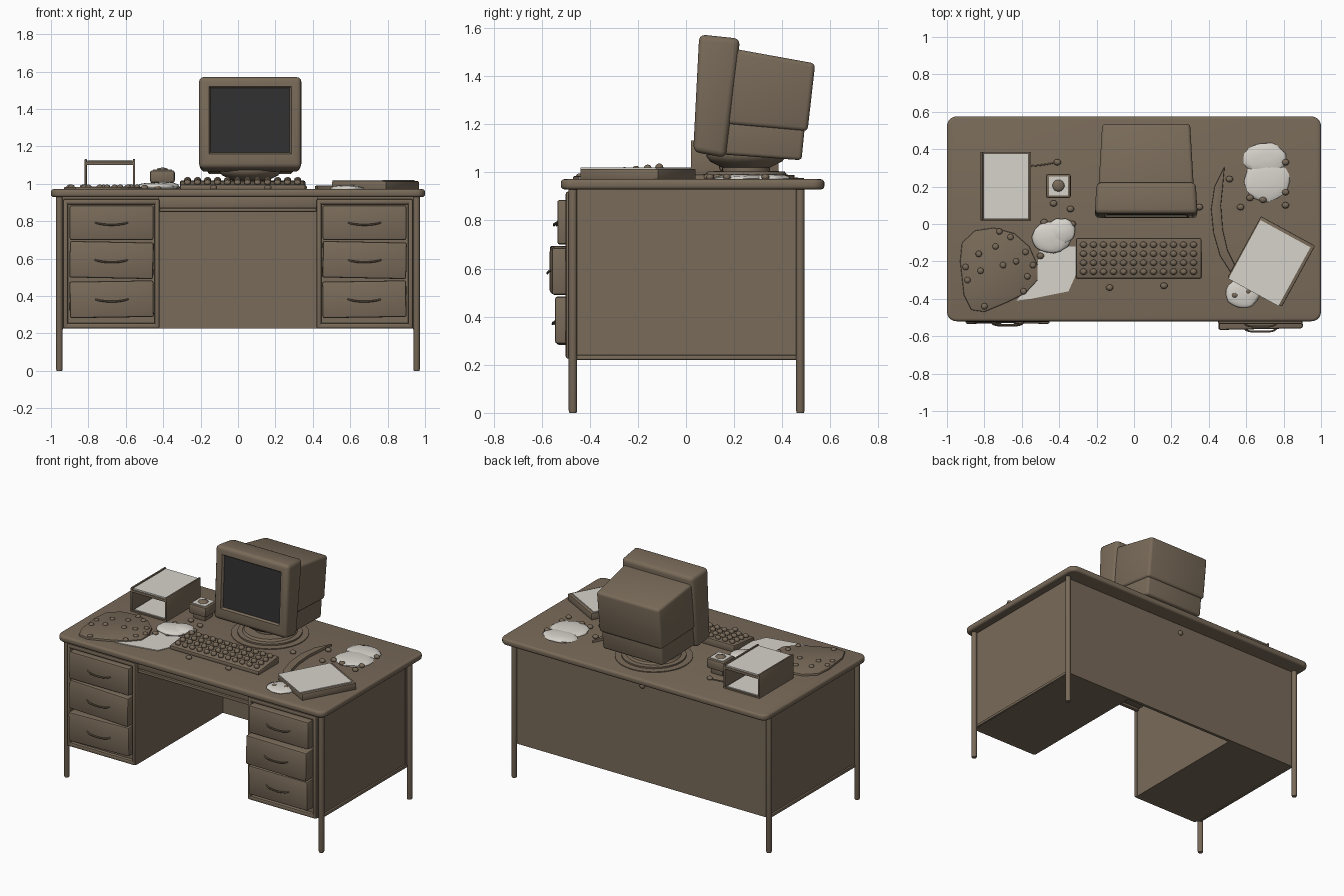
import bpy, bmesh, math, random
from mathutils import Vector, Matrix

if "Cube" in bpy.data.objects:
    bpy.data.objects.remove(bpy.data.objects["Cube"])

random.seed(4)


def material(name, rgb):
    m = bpy.data.materials.new(name)
    m.diffuse_color = (*rgb, 1)
    m.use_nodes = True
    m.node_tree.nodes["Principled BSDF"].inputs["Base Color"].default_value = m.diffuse_color
    return m


BROWN = material("drab brown", (0.19, 0.145, 0.10))
PAPER = material("paper white", (0.68, 0.65, 0.60))
SCREEN = material("screen black", (0.03, 0.03, 0.03))


def finish(name, bm, mats=(BROWN,), angle=40):
    bmesh.ops.recalc_face_normals(bm, faces=bm.faces)
    me = bpy.data.meshes.new(name)
    bm.to_mesh(me)
    bm.free()
    for m in mats:
        me.materials.append(m)
    me.shade_smooth()
    me.set_sharp_from_angle(angle=math.radians(angle))
    ob = bpy.data.objects.new(name, me)
    bpy.context.collection.objects.link(ob)
    return ob


def bevel(bm, edges, width, seg=2):
    bmesh.ops.bevel(bm, geom=list(edges), offset=width, segments=seg, profile=0.5, affect='EDGES')


def box(name, x, y, z, r=0.0, mat=BROWN, rot=0.0, tilt=0.0):
    """Box from (min, max) ranges; rot turns about z, tilt about y."""
    bm = bmesh.new()
    bmesh.ops.create_cube(bm, size=1)
    bmesh.ops.scale(bm, verts=bm.verts, vec=(x[1] - x[0], y[1] - y[0], z[1] - z[0]))
    if r:
        bevel(bm, bm.edges, r)
    mid = Vector((sum(x) / 2, sum(y) / 2, sum(z) / 2))
    bm.transform(Matrix.Translation(mid) @ Matrix.Rotation(rot, 4, 'Z') @ Matrix.Rotation(tilt, 4, 'Y'))
    return finish(name, bm, (mat,))


def wedge(cx, front, back):
    """Tapered box: each end is (half width, (y, z) bottom, (y, z) top)."""
    bm = bmesh.new()
    rings = [[bm.verts.new((cx + s * hw, *p)) for s, p in ((-1, lo), (1, lo), (1, hi), (-1, hi))]
             for hw, lo, hi in (front, back)]
    a, b = rings
    bm.faces.new(a)
    bm.faces.new(b[::-1])
    for i in range(4):
        j = (i + 1) % 4
        bm.faces.new((a[j], a[i], b[i], b[j]))
    bmesh.ops.recalc_face_normals(bm, faces=bm.faces)
    return bm


def slab(name, pts, z0, z1, mat=BROWN, r=0.0):
    """Flat outline extruded upward."""
    bm = bmesh.new()
    f = bm.faces.new([bm.verts.new((x, y, z0)) for x, y in pts])
    ext = bmesh.ops.extrude_face_region(bm, geom=[f])
    top = [v for v in ext['geom'] if isinstance(v, bmesh.types.BMVert)]
    bmesh.ops.translate(bm, verts=top, vec=(0, 0, z1 - z0))
    if r:
        bevel(bm, [e for e in bm.edges if all(v.co.z > z1 - 1e-4 for v in e.verts)], r)
    return finish(name, bm, (mat,))


def lathe(name, x, y, profile, n=32):
    bm = bmesh.new()
    rings = [[bm.verts.new((x + r * math.cos(2 * math.pi * i / n), y + r * math.sin(2 * math.pi * i / n), z))
              for i in range(n)] for r, z in profile]
    for a, b in zip(rings, rings[1:]):
        for i in range(n):
            bm.faces.new((a[i], a[(i + 1) % n], b[(i + 1) % n], b[i]))
    bm.faces.new(rings[0])
    bm.faces.new(rings[-1])
    return finish(name, bm)


def tube(name, pts, r, flat=1.0):
    cu = bpy.data.curves.new(name, 'CURVE')
    cu.dimensions = '3D'
    cu.bevel_depth, cu.bevel_resolution, cu.use_fill_caps = r, 2, True
    sp = cu.splines.new('NURBS')
    sp.points.add(len(pts) - 1)
    for p, co in zip(sp.points, pts):
        p.co = (*co, 1)
    sp.use_endpoint_u, sp.order_u = True, 3
    tmp = bpy.data.objects.new("tmp", cu)
    bm = bmesh.new()
    bpy.context.collection.objects.link(tmp)
    me = bpy.data.meshes.new_from_object(tmp.evaluated_get(bpy.context.evaluated_depsgraph_get()))
    bm.from_mesh(me)
    bpy.data.objects.remove(tmp)
    return finish(name, bm)


def blobs(name, items, mat=BROWN, noise=0.0, sub=2):
    """Flattened spheres: (x, y, z, rx, ry, rz)."""
    bm = bmesh.new()
    for x, y, z, rx, ry, rz in items:
        vs = bmesh.ops.create_icosphere(bm, subdivisions=sub, radius=1)['verts']
        for v in vs:
            k = 1 + random.uniform(-noise, noise)
            v.co = (x + v.co.x * rx * k, y + v.co.y * ry * k, z + v.co.z * rz * k)
    return finish(name, bm, (mat,), 60)


# desk top: rounded corners, soft edges
bm = bmesh.new()
bmesh.ops.create_cube(bm, size=1)
bmesh.ops.scale(bm, verts=bm.verts, vec=(2, 1.095, 0.042))
bevel(bm, [e for e in bm.edges if abs(e.verts[0].co.z - e.verts[1].co.z) > 0.01], 0.05, 5)
bevel(bm, [e for e in bm.edges if abs(e.verts[0].co.z - e.verts[1].co.z) < 0.001 and len(e.link_faces) == 2
           and e.calc_face_angle() > 1], 0.014, 3)
bmesh.ops.translate(bm, verts=bm.verts, vec=(0, 0.0275, 0.95))
finish("desk_top", bm)

# body: pedestals, panels, legs, drawers
box("back_panel", (-0.945, 0.945), (0.445, 0.465), (0.225, 0.935))
box("centre_drawer", (-0.43, 0.43), (-0.465, 0.1), (0.87, 0.935), 0.006)
box("centre_drawer_lip", (-0.42, 0.42), (-0.475, -0.45), (0.85, 0.87), 0.006)
blobs("rear_lock", [(0.0, 0.468, 0.87, 0.018, 0.015, 0.018)])
slots = ((0.70, 0.885), (0.495, 0.69), (0.285, 0.48))
fronts = {-1: (-0.525, -0.53, -0.53), 1: (-0.535, -0.562, -0.54)}
for s, side in ((-1, "left"), (1, "right")):
    def xr(a, b):
        return tuple(sorted((s * a, s * b)))
    box(side + "_pedestal", xr(0.425, 0.94), (-0.475, 0.455), (0.225, 0.935))
    for a, b in ((0.42, 0.447), (0.908, 0.935)):
        box(side + "_frame_stile", xr(a, b), (-0.5, -0.47), (0.225, 0.92), 0.01)
    for z in (0.905, 0.24):
        box(side + "_frame_rail", xr(0.42, 0.935), (-0.5, -0.47), (z - 0.015, z + 0.015), 0.01)
    box(side + "_bottom_lip", xr(0.935, 0.952), (-0.46, 0.46), (0.22, 0.24), 0.005)
    for y in (-0.47, 0.475):
        lathe(side + "_leg", s * 0.955, y, [(0.015, 0), (0.018, 0.01), (0.018, 0.935)], 14)
    for i, ((z0, z1), yf) in enumerate(zip(slots, fronts[s])):
        box(side + "_drawer", xr(0.452, 0.9), (yf, -0.46), (z0, z1), 0.01,
            rot=(0, 0.02, -0.02)[i] * s, tilt=(0, 0.02, -0.015)[i])
        zc, xc = (z0 + z1) / 2 - 0.005, s * 0.676
        tube(side + "_drawer_handle", [(xc - 0.09, yf + 0.01, zc + 0.008), (xc - 0.08, yf - 0.012, zc),
             (xc, yf - 0.014, zc - 0.01), (xc + 0.08, yf - 0.012, zc), (xc + 0.09, yf + 0.01, zc + 0.008)], 0.005)

# monitor stand
MX = 0.065
lathe("monitor_stand", MX, 0.25, [(0.24, 0.965), (0.24, 0.976), (0.2, 0.978), (0.2, 0.988), (0.17, 0.99),
      (0.16, 1.003), (0.1, 1.006), (0.1, 1.02), (0.15, 1.045), (0.165, 1.065), (0.165, 1.09)])

# monitor bezel with sunken dark screen
bm = wedge(MX, (0.275, (0.03, 1.085), (0.055, 1.573)), (0.265, (0.165, 1.06), (0.225, 1.555)))
bevel(bm, bm.edges, 0.025, 3)
face = max((f for f in bm.faces if f.normal.y < -0.9), key=lambda f: f.calc_area())
bmesh.ops.inset_individual(bm, faces=[face], thickness=0.03)
for v in face.verts:
    z = 1.52 if v.co.z > 1.3 else 1.16
    v.co = (MX + math.copysign(0.22, v.co.x - MX), 0.03 + (z - 1.085) * 0.0512, z)
bmesh.ops.inset_individual(bm, faces=[face], thickness=0.012, depth=-0.014)
face.material_index = 1
finish("monitor_bezel", bm, (BROWN, SCREEN))

# monitor rear casing, upper and lower
bm = wedge(MX, (0.255, (0.17, 1.20), (0.19, 1.515)), (0.235, (0.505, 1.17), (0.537, 1.452)))
bevel(bm, bm.edges, 0.018, 3)
finish("monitor_casing", bm)
bm = wedge(MX, (0.245, (0.14, 1.075), (0.16, 1.26)), (0.225, (0.48, 1.05), (0.497, 1.22)))
bevel(bm, bm.edges, 0.015, 3)
finish("monitor_casing_base", bm)

# keyboard wedge with rows of round keys
bm = wedge(0.025, (0.335, (-0.292, 0.968), (-0.292, 0.995)), (0.335, (-0.075, 0.968), (-0.075, 1.018)))
bevel(bm, bm.edges, 0.008)
finish("keyboard", bm)
blobs("keys", [(-0.27 + i * 0.0535, -0.255 + j * 0.048, 1.006 + j * 0.005, 0.019, 0.017, 0.016)
               for i in range(12) for j in range(4)], sub=2)

# two-level letter tray
box("tray_floor", (-0.82, -0.55), (0.02, 0.385), (0.968, 0.98))
box("tray_lower_paper", (-0.80, -0.57), (0.03, 0.375), (0.98, 0.985), mat=PAPER)
for x in (-0.82, -0.562):
    box("tray_side", (x, x + 0.012), (0.02, 0.385), (0.975, 1.132), 0.003)
box("tray_shelf", (-0.82, -0.55), (0.02, 0.385), (1.1, 1.118), 0.003)
box("tray_top_paper", (-0.805, -0.565), (0.028, 0.378), (1.118, 1.127), mat=PAPER)

# note holder with cable
box("note_holder_foot", (-0.45, -0.36), (0.16, 0.25), (0.968, 1.02), 0.008)
box("note_holder", (-0.47, -0.338), (0.138, 0.268), (1.005, 1.072), 0.012)
box("note_sheets", (-0.455, -0.353), (0.153, 0.253), (1.071, 1.076), mat=PAPER)
blobs("note_holder_knob", [(-0.404, 0.205, 1.073, 0.034, 0.034, 0.014)])
tube("cable", [(-0.55, 0.31, 0.974), (-0.48, 0.315, 0.974), (-0.415, 0.33, 0.976)], 0.004)

# desk mat and loose sheets on the left
slab("desk_mat", [(-0.93, -0.2), (-0.92, -0.1), (-0.85, -0.035), (-0.75, -0.02), (-0.64, -0.05), (-0.56, -0.12),
                  (-0.515, -0.22), (-0.515, -0.3), (-0.58, -0.37), (-0.68, -0.42), (-0.8, -0.47), (-0.87, -0.46),
                  (-0.91, -0.38)], 0.968, 0.984, r=0.006)
slab("loose_sheet", [(-0.63, -0.41), (-0.55, -0.40), (-0.35, -0.36), (-0.31, -0.27), (-0.31, -0.12),
                     (-0.5, -0.12), (-0.53, -0.3)], 0.968, 0.976, PAPER)
blobs("crumpled_paper", [(-0.44, -0.07, 0.985, 0.105, 0.085, 0.022), (-0.39, -0.04, 0.988, 0.075, 0.07, 0.022),
                         (0.70, 0.35, 0.975, 0.115, 0.085, 0.018), (0.71, 0.23, 0.975, 0.12, 0.11, 0.018),
                         (0.58, -0.37, 0.975, 0.09, 0.08, 0.016)], PAPER, 0.05, 3)

# folder with a sheet on the right
box("folder", (0.57, 0.90), (-0.385, -0.015), (0.968, 1.014), 0.005, rot=-0.5)
box("folder_sheet", (0.572, 0.876), (-0.388, -0.03), (1.012, 1.02), mat=PAPER, rot=-0.5)

# curved strip
slab("curved_strip", [(0.485, 0.31), (0.43, 0.2), (0.412, 0.08), (0.425, -0.05), (0.46, -0.17), (0.53, -0.28),
                      (0.56, -0.26), (0.50, -0.14), (0.475, -0.03), (0.465, 0.1), (0.475, 0.2)], 0.968, 0.99, r=0.005)

# small scattered pebbles
spots = [(-0.41, 0.33), (-0.13, -0.34), (0.16, -0.33), (0.51, 0.24), (0.57, 0.09), (0.62, 0.14), (0.69, 0.13),
         (0.81, 0.17), (0.81, 0.33), (0.81, 0.1), (0.61, -0.36), (0.54, -0.38), (-0.5, -0.17), (-0.43, -0.14),
         (-0.48, 0.01), (-0.33, 0.0), (-0.34, 0.08), (-0.43, 0.11), (0.35, 0.09)]
mat_spots = [(-0.9, -0.23), (-0.89, -0.3), (-0.83, -0.16), (-0.82, -0.25), (-0.74, -0.12), (-0.7, -0.22), (-0.66, -0.07),
             (-0.63, -0.2), (-0.58, -0.15), (-0.57, -0.28), (-0.59, -0.36), (-0.8, -0.44), (-0.72, -0.04), (-0.54, -0.22)]
blobs("desk_pebbles", [(x, y, 0.98, 0.02, 0.017, 0.014) for x, y in spots])
blobs("mat_pebbles", [(x, y, 0.985, 0.017, 0.017, 0.011) for x, y in mat_spots])
